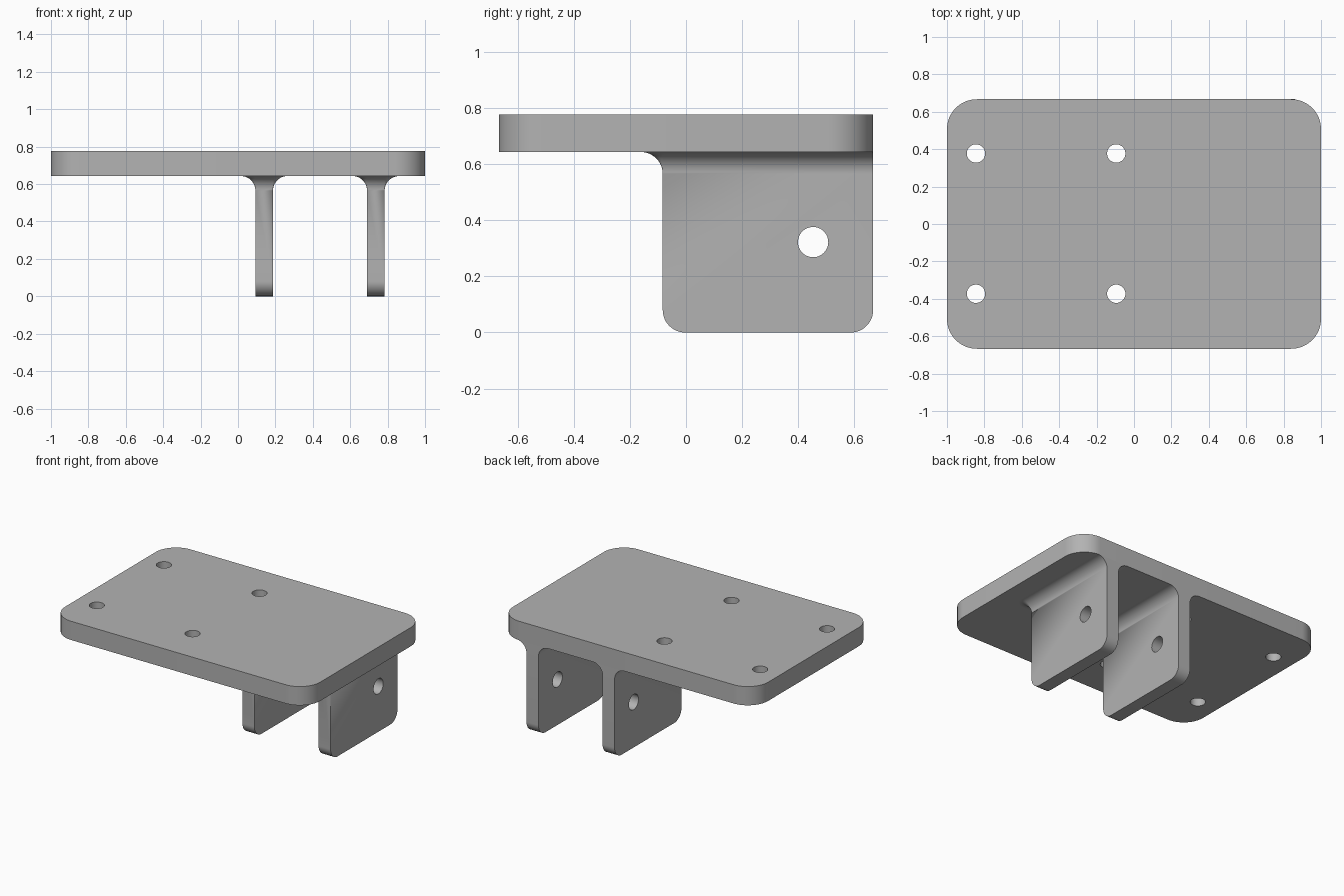
import bpy
import bmesh
from math import sin, cos, pi, radians
from mathutils import Matrix, Vector

default = bpy.data.objects.get("Cube")
if default:
    bpy.data.objects.remove(default, do_unlink=True)

HALF_X, HALF_Y = 1.0, 0.667
PLATE_Z, TOP_Z = 0.643, 0.776
LUG_FRONT, LUG_HALF = -0.083, 0.047
FILLET, LUG_R = 0.078, 0.08
LUG_TOP = PLATE_Z - FILLET

grey = bpy.data.materials.new("metal grey")
grey.use_nodes = True
colour = (0.45, 0.45, 0.45, 1)
grey.diffuse_color = colour
grey.node_tree.nodes["Principled BSDF"].inputs["Base Color"].default_value = colour


def arc(cx, cy, r, start, end, steps=12):
    """Points along a circular arc, angles in degrees."""
    angles = [radians(start + (end - start) * i / steps) for i in range(steps + 1)]
    return [(cx + r * cos(a), cy + r * sin(a)) for a in angles]


def extrude(bm, points, direction):
    """Closed prism from a planar outline."""
    face = bm.faces.new([bm.verts.new(p) for p in points])
    result = bmesh.ops.extrude_face_region(bm, geom=[face], use_keep_orig=True)
    verts = [g for g in result["geom"] if isinstance(g, bmesh.types.BMVert)]
    bmesh.ops.translate(bm, verts=verts, vec=direction)


def make_object(name, bm):
    bmesh.ops.recalc_face_normals(bm, faces=bm.faces[:])
    mesh = bpy.data.meshes.new(name)
    bm.to_mesh(mesh)
    bm.free()
    mesh.materials.append(grey)
    obj = bpy.data.objects.new(name, mesh)
    bpy.context.collection.objects.link(obj)
    return obj


def drill(obj, centres, radius, axis):
    """Cut round through holes along an axis."""
    bm = bmesh.new()
    turn = Vector((0, 0, 1)).rotation_difference(Vector(axis)).to_matrix().to_4x4()
    for c in centres:
        bmesh.ops.create_cone(bm, cap_ends=True, segments=40, radius1=radius,
                              radius2=radius, depth=0.5,
                              matrix=Matrix.Translation(c) @ turn)
    cutter = make_object("hole_cutter", bm)
    cutter.hide_render = True
    mod = obj.modifiers.new("holes", "BOOLEAN")
    mod.operation = "DIFFERENCE"
    mod.solver = "EXACT"
    mod.object = cutter
    select(obj)
    bpy.ops.object.modifier_apply(modifier=mod.name)
    bpy.data.objects.remove(cutter, do_unlink=True)


def select(obj):
    bpy.ops.object.select_all(action="DESELECT")
    obj.select_set(True)
    bpy.context.view_layer.objects.active = obj


def smooth(obj):
    select(obj)
    bpy.ops.object.shade_smooth_by_angle(angle=radians(30))


# Mounting plate with rounded corners and four bolt holes
R = 0.16
outline = []
for quarter, (sx, sy) in enumerate([(1, 1), (-1, 1), (-1, -1), (1, -1)]):
    outline += arc(sx * (HALF_X - R), sy * (HALF_Y - R), R,
                   quarter * 90, quarter * 90 + 90, 16)
bm = bmesh.new()
extrude(bm, [(x, y, PLATE_Z) for x, y in outline], (0, 0, TOP_Z - PLATE_Z))
plate = make_object("mounting_plate", bm)
drill(plate, [(x, y, 0.7) for x in (-0.845, -0.095) for y in (-0.373, 0.377)],
      0.049, (0, 0, 1))
smooth(plate)


def make_lug(name, x):
    bm = bmesh.new()
    # Upright tab with rounded lower corners
    side = [(HALF_Y, LUG_TOP), (LUG_FRONT, LUG_TOP)]
    side += arc(LUG_FRONT + LUG_R, LUG_R, LUG_R, 180, 270)
    side += arc(HALF_Y - LUG_R, LUG_R, LUG_R, 270, 360)
    extrude(bm, [(x - LUG_HALF, y, z) for y, z in side], (2 * LUG_HALF, 0, 0))
    bmesh.ops.delete(bm, geom=[f for f in bm.faces
                               if f.calc_center_median().z > LUG_TOP - 0.001],
                     context="FACES_ONLY")

    # Concave flare into the plate, around the front and both sides
    rings = []
    for i in range(13):
        a = pi / 2 * i / 12
        d, z = FILLET * (1 - cos(a)), LUG_TOP + FILLET * sin(a)
        ring = [(x - LUG_HALF - d, HALF_Y)]
        ring += arc(x - LUG_HALF, LUG_FRONT, d, 180, 270, 8)
        ring += arc(x + LUG_HALF, LUG_FRONT, d, 270, 360, 8)
        ring += [(x + LUG_HALF + d, HALF_Y)]
        rings.append([bm.verts.new((px, py, z)) for px, py in ring])
    for low, high in zip(rings, rings[1:]):
        for j in range(len(low)):
            k = (j + 1) % len(low)
            bm.faces.new((low[j], low[k], high[k], high[j]))
    bm.faces.new(rings[-1])
    bmesh.ops.remove_doubles(bm, verts=bm.verts[:], dist=0.00005)

    lug = make_object(name, bm)
    drill(lug, [(x, 0.453, 0.322)], 0.054, (1, 0, 0))
    smooth(lug)


# Pair of pin lugs
make_lug("inner_lug", 0.14)
make_lug("outer_lug", 0.737)
